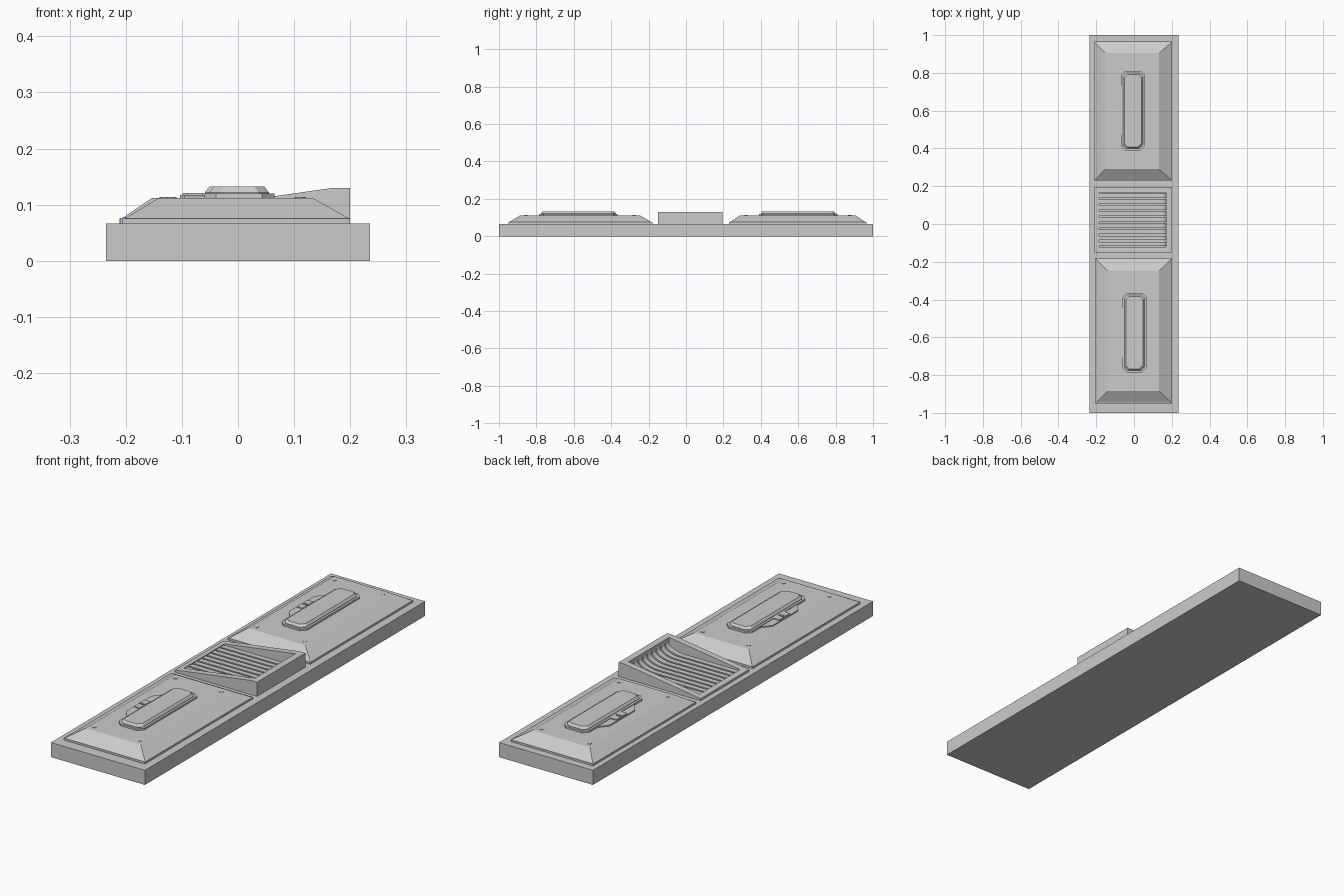
import bpy, bmesh
from math import sin, cos, pi

if "Cube" in bpy.data.objects:
    bpy.data.objects.remove(bpy.data.objects["Cube"])


def finish(name, bm):
    bmesh.ops.recalc_face_normals(bm, faces=bm.faces)
    me = bpy.data.meshes.new(name)
    bm.to_mesh(me)
    bm.free()
    ob = bpy.data.objects.new(name, me)
    bpy.context.collection.objects.link(ob)
    return ob


def loft(bm, loops):
    """Skin equal-length closed loops and cap both ends."""
    rings = [[bm.verts.new(p) for p in lp] for lp in loops]
    n = len(rings[0])
    for a, b in zip(rings, rings[1:]):
        for i in range(n):
            j = (i + 1) % n
            bm.faces.new((a[i], a[j], b[j], b[i]))
    bm.faces.new(rings[0][::-1])
    bm.faces.new(rings[-1])


def rect(x0, x1, y0, y1, z, c=0.0):
    """Rectangle loop, with corners cut by c when given."""
    if not c:
        return [(x0, y0, z), (x1, y0, z), (x1, y1, z), (x0, y1, z)]
    return [(x0 + c, y0, z), (x1 - c, y0, z), (x1, y0 + c, z), (x1, y1 - c, z),
            (x1 - c, y1, z), (x0 + c, y1, z), (x0, y1 - c, z), (x0, y0 + c, z)]


def box(bm, x0, x1, y0, y1, z0, z1):
    loft(bm, [rect(x0, x1, y0, y1, z0), rect(x0, x1, y0, y1, z1)])


def prism(bm, profile, y0, y1):
    """Extrude an xz profile along y."""
    loft(bm, [[(x, y, z) for x, z in profile] for y in (y0, y1)])


# Base slab
bm = bmesh.new()
box(bm, -0.235, 0.235, -1, 1, 0, 0.066)
finish("base_slab", bm)

TOP = 0.112


def panel(tag, x0, x1, y0, y1, tx0, tx1, ty0, ty1, hx, hy):
    # Sloped cover with a thin lip
    bm = bmesh.new()
    loft(bm, [rect(x0, x1, y0, y1, 0.066), rect(x0, x1, y0, y1, 0.075),
              rect(x0 + .004, x1 - .002, y0 + .004, y1 - .004, 0.0755),
              rect(tx0, tx1, ty0, ty1, TOP)])
    finish(tag + "_cover", bm)

    # Corner bolts
    bm = bmesh.new()
    for x in (tx0 + .022, tx1 - .022):
        for y in (ty0 + .03, ty1 - .03):
            loft(bm, [[(x + .009 * cos(a * pi / 5), y + .009 * sin(a * pi / 5), z)
                       for a in range(10)] for z in (TOP - .002, TOP + .0015)])
    finish(tag + "_bolts", bm)

    # Raised hatch: flange and bevelled block
    bm = bmesh.new()
    loft(bm, [rect(hx - .063, hx + .063, hy - .21, hy + .21, z, .022)
              for z in (TOP - .002, .120)])
    finish(tag + "_hatch_flange", bm)
    bm = bmesh.new()
    loft(bm, [rect(hx - w, hx + w, hy - l, hy + l, z, .018) for w, l, z in
              ((.053, .2, .118), (.053, .2, .122), (.045, .192, .132))])
    finish(tag + "_hatch_block", bm)

    # Side latch plate with two small catches
    bm = bmesh.new()
    plan = [(-.035, -.135), (-.06, -.135), (-.097, -.09),
            (-.097, .09), (-.06, .135), (-.035, .135)]
    loft(bm, [[(hx + x, hy + y, z) for x, y in plan] for z in (TOP - .002, .117)])
    for s in (-1, 1):
        box(bm, hx - .093, hx - .064, hy + s * .022 - .017, hy + s * .022 + .017,
            .116, .121)
    finish(tag + "_latch", bm)


panel("back", -.211, .200, .230, .965, -.153, .133, .290, .905, -.006, .60)
panel("front", -.206, .200, -.950, -.180, -.141, .133, -.885, -.248, .002, -.575)

# Wedge-shaped vent frame: two sides, high wall, low wall and floor
Y0, Y1, X0, XI0, XI1, X1 = -.15, .195, -.21, -.185, .17, .20
slope = lambda x: .076 + (x - X0) * .054 / (XI1 - X0)
bm = bmesh.new()
side = [(X0, .066), (X1, .066), (X1, .13), (XI1, .13), (X0, .076)]
prism(bm, side, Y0, Y0 + .028)
prism(bm, side, Y1 - .028, Y1)
box(bm, XI1, X1, Y0 + .028, Y1 - .028, .066, .13)
prism(bm, [(X0, .066), (XI0, .066), (XI0, slope(XI0)), (X0, .076)],
      Y0 + .028, Y1 - .028)
box(bm, XI0, XI1, Y0 + .028, Y1 - .028, .066, .068)
finish("vent_frame", bm)

# Slats, flat then curving up the high wall
arc = [(.09 + .08 * sin(a * pi / 12), .076 + .038 * (1 - cos(a * pi / 12)))
       for a in range(7)]
profile = [(XI1, .067), (XI0, .067), (XI0, .076)] + arc
bm = bmesh.new()
count = 9
pitch = (Y1 - Y0 - .056) / count
for i in range(count):
    y = Y0 + .028 + (i + .5) * pitch
    prism(bm, profile, y - pitch * .36, y + pitch * .36)
finish("vent_slats", bm)
